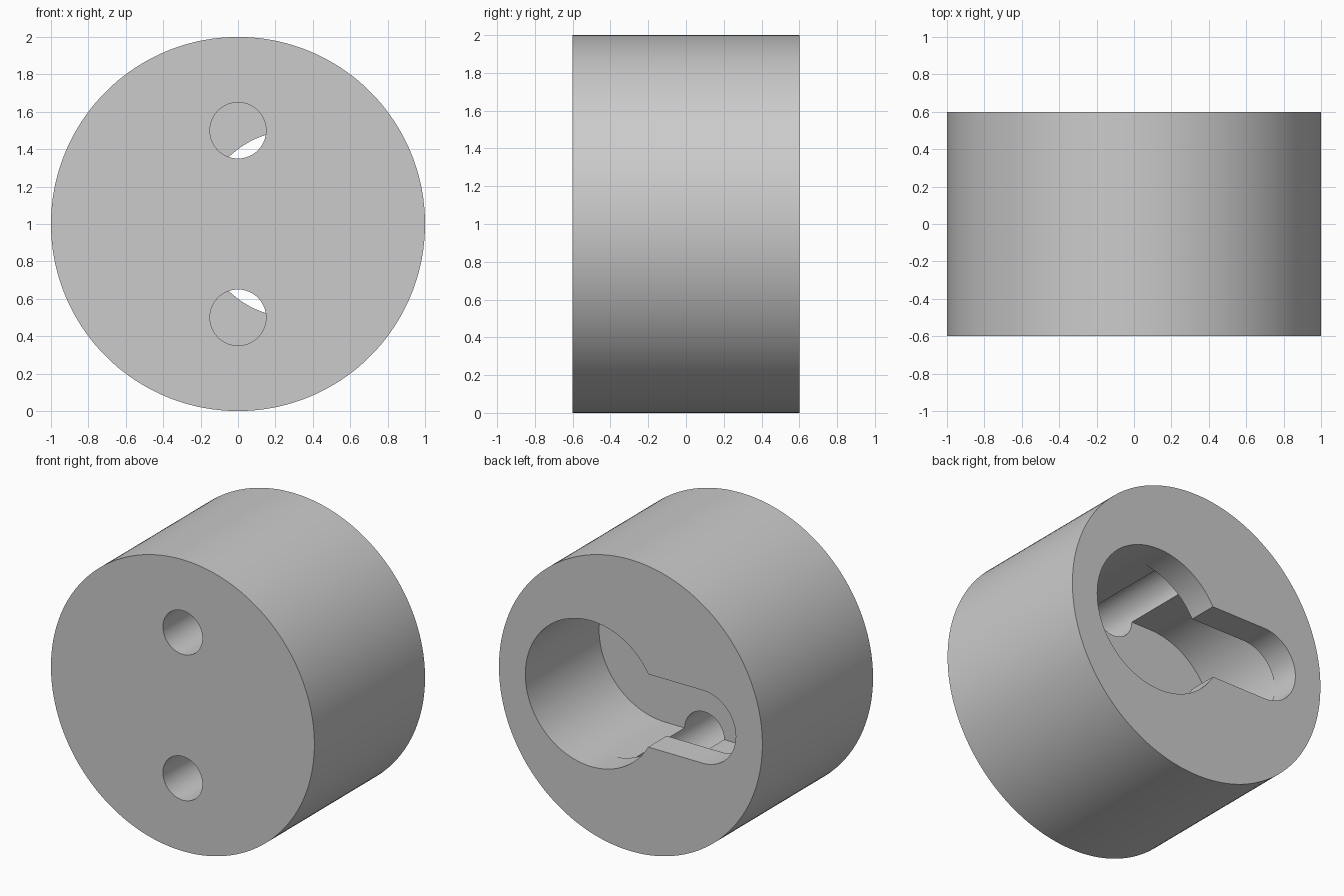
import bpy
import bmesh
from math import sin, cos, radians

cube = bpy.data.objects.get("Cube")
if cube:
    bpy.data.objects.remove(cube, do_unlink=True)

MID_Z = 1.0


def arc(cx, cz, r, start, end, step=3):
    """Points on an arc in the xz plane, angles in whole degrees."""
    return [(cx + r * cos(radians(a)), cz + r * sin(radians(a)))
            for a in range(start, end + 1, step)]


def prism(name, outline, y0, y1):
    """Extrude an xz outline from y0 to y1."""
    bm = bmesh.new()
    near = [bm.verts.new((x, y0, z)) for x, z in outline]
    far = [bm.verts.new((x, y1, z)) for x, z in outline]
    bm.faces.new(near)
    bm.faces.new(far[::-1])
    n = len(outline)
    for i in range(n):
        j = (i + 1) % n
        bm.faces.new((near[j], near[i], far[i], far[j]))
    bmesh.ops.recalc_face_normals(bm, faces=bm.faces[:])
    mesh = bpy.data.meshes.new(name)
    bm.to_mesh(mesh)
    bm.free()
    obj = bpy.data.objects.new(name, mesh)
    bpy.context.collection.objects.link(obj)
    return obj


def cut(target, cutter):
    """Subtract the cutter, apply the result and remove the cutter."""
    cutter.hide_render = True
    mod = target.modifiers.new("cut", 'BOOLEAN')
    mod.operation = 'DIFFERENCE'
    mod.solver = 'EXACT'
    mod.object = cutter
    bpy.ops.object.select_all(action='DESELECT')
    bpy.context.view_layer.objects.active = target
    target.select_set(True)
    bpy.ops.object.modifier_apply(modifier=mod.name)
    bpy.data.objects.remove(cutter, do_unlink=True)


# Round body
body = prism("round_body", arc(0, MID_Z, 1.0, 0, 358, 2), -0.6, 0.6)

# Wide pocket hidden behind the back lip
pocket = arc(0.3, MID_Z, 0.5, -90, 90) + arc(-0.3, MID_Z, 0.5, 90, 270)
cut(body, prism("pocket_cutter", pocket, -0.2, 0.4))

# Keyhole opening through the back lip: round entry and narrow slot
keyhole = arc(0.3, MID_Z, 0.5, -150, 150) + arc(-0.548, MID_Z, 0.25, 90, 270)
cut(body, prism("keyhole_cutter", keyhole, 0.4, 0.7))

# Two screw holes from the front, grooving the pocket walls
for side in (-1, 1):
    hole = arc(0, MID_Z + side * 0.5, 0.15, 0, 354, 6)
    cut(body, prism("screw_hole_cutter", hole, -0.7, 0.4))

# Single grey material
grey = bpy.data.materials.new("plain_grey")
grey.use_nodes = True
colour = (0.6, 0.6, 0.6, 1.0)
grey.diffuse_color = colour
grey.node_tree.nodes["Principled BSDF"].inputs["Base Color"].default_value = colour
body.data.materials.clear()
body.data.materials.append(grey)
for poly in body.data.polygons:
    poly.material_index = 0

bpy.ops.object.select_all(action='DESELECT')
body.select_set(True)
bpy.context.view_layer.objects.active = body
bpy.ops.object.shade_smooth_by_angle(angle=radians(30))
